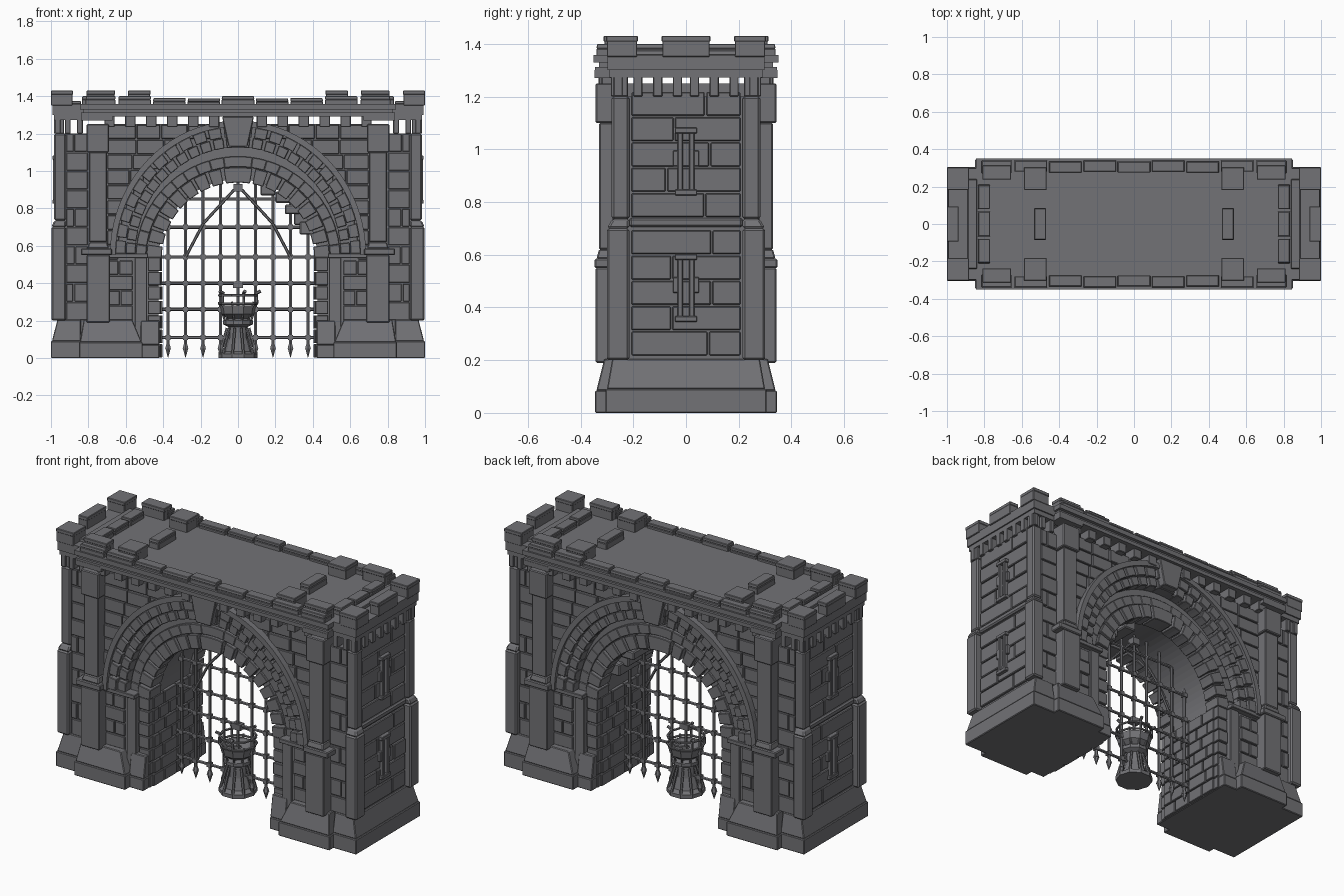
import bpy, bmesh, math, random
from mathutils import Vector

random.seed(4)
if "Cube" in bpy.data.objects:
    bpy.data.objects.remove(bpy.data.objects["Cube"])

stone = bpy.data.materials.new("grey_stone")
stone.use_nodes = True
GREY = (0.17, 0.17, 0.182, 1)
stone.diffuse_color = GREY
stone.node_tree.nodes["Principled BSDF"].inputs["Base Color"].default_value = GREY


def prism(bm, pts, y0, y1):
    """Extrude an (x, z) outline between two depths."""
    f = bm.faces.new([bm.verts.new((x, y0, z)) for x, z in pts])
    ext = bmesh.ops.extrude_face_region(bm, geom=[f])["geom"]
    moved = [g for g in ext if isinstance(g, bmesh.types.BMVert)]
    bmesh.ops.translate(bm, verts=moved, vec=(0, y1 - y0, 0))


def box(bm, x0, x1, y0, y1, z0, z1, dx=0.0, dy=0.0, dx_in=0.0):
    """Box; dx, dx_in and dy draw in the top at outer x, inner x and front."""
    lo = [(x0, y0), (x1, y0), (x1, y1), (x0, y1)]
    hi = [(x0 + dx_in, y0 + dy), (x1 - dx, y0 + dy), (x1 - dx, y1), (x0 + dx_in, y1)]
    a = [bm.verts.new((x, y, z0)) for x, y in lo]
    b = [bm.verts.new((x, y, z1)) for x, y in hi]
    bm.faces.new(a[::-1])
    bm.faces.new(b)
    for i in range(4):
        j = (i + 1) % 4
        bm.faces.new((a[i], a[j], b[j], b[i]))


def rod(bm, p, q, r0, r1=None, sides=6):
    p, q = Vector(p), Vector(q)
    d = q - p
    geo = bmesh.ops.create_cone(bm, cap_ends=True, segments=sides, radius1=r0,
                                radius2=r0 if r1 is None else r1, depth=d.length)
    rot = d.to_track_quat("Z", "Y").to_matrix()
    for v in geo["verts"]:
        v.co = rot @ v.co + (p + q) / 2


def finish(name, bm, mirror="", bevel=0.0):
    # Open the faces lying on a mirror plane so that halves join cleanly
    for k, axis in enumerate("xy"):
        if axis in mirror:
            cut = [f for f in bm.faces if all(abs(v.co[k]) < 1e-5 for v in f.verts)]
            bmesh.ops.delete(bm, geom=cut, context="FACES")
    bmesh.ops.recalc_face_normals(bm, faces=bm.faces)
    me = bpy.data.meshes.new(name)
    bm.to_mesh(me)
    bm.free()
    me.materials.append(stone)
    ob = bpy.data.objects.new(name, me)
    bpy.context.collection.objects.link(ob)
    if mirror:
        m = ob.modifiers.new("mirror", "MIRROR")
        m.use_axis = ("x" in mirror, "y" in mirror, False)
    if bevel:
        b = ob.modifiers.new("bevel", "BEVEL")
        b.width, b.segments, b.limit_method = bevel, 1, "ANGLE"
    return ob


def arc(r, zc, sz, n=20, a0=0.0, a1=math.pi / 2):
    return [(r * math.cos(a0 + (a1 - a0) * i / n),
             zc + r * sz * math.sin(a0 + (a1 - a0) * i / n)) for i in range(n + 1)]


def arch_ring(bm, r0, r1, y0, y1, n, zc, sz, gap=0.008):
    """Quarter ring of wedge stones."""
    for i in range(n):
        a, b = (math.pi / 2 * (i + k) / n for k in (0, 1))
        a, b = a + gap / r1, b - gap / r1 * (i < n - 1)
        jut = random.uniform(0, 0.008) if gap else 0
        prism(bm, arc(r0, zc, sz, 2, a, b) + arc(r1, zc, sz, 2, b, a), y0 - jut, y1)


def courses(place, start, end, z0, z1, rows, length):
    """Staggered brick rows; start may vary with height."""
    h = (z1 - z0) / rows
    for r in range(rows):
        lo = z0 + r * h
        u = start(lo + h / 2) if callable(start) else start
        step = length * (0.55 if r % 2 else 1)
        while u < end - 0.01:
            v = u + step * random.uniform(0.85, 1.15)
            v = end if v > end - 0.04 else v
            place(u + 0.003, v - 0.003, lo + 0.003, lo + h - 0.003, random.uniform(0, 0.009))
            u, step = v, length


# Core walls with the arched passage, and the outer wall skin
bm = bmesh.new()
for r, zc, sz, y0, y1 in ((0.425, 0.53, 1.0, -0.22, 0), (0.55, 0.55, 1.05, -0.265, -0.22)):
    prism(bm, [(r, 0)] + arc(r, zc, sz) + [(0, 1.25), (0.8, 1.25), (0.8, 0)], y0, y1)
box(bm, 0.8, 0.955, -0.265, 0, 0, 1.2)
finish("core_walls", bm, "xy")

# Front masonry
bm = bmesh.new()
def arch_edge(z):
    return max(0.56, 0) if z < 0.55 else math.sqrt(max(0, 0.64 ** 2 - ((z - 0.55) / 1.05) ** 2))
courses(lambda u, v, a, b, j: box(bm, u, v, -0.274 - j, -0.255, a, b), arch_edge, 0.7, 0.2, 1.25, 13, 0.13)
courses(lambda u, v, a, b, j: box(bm, u, v, -0.272 - j, -0.255, a, b), 0.8, 0.92, 0.2, 1.2, 10, 0.13)
finish("front_bricks", bm, "xy", 0.003)

# Passage jamb stones
bm = bmesh.new()
courses(lambda u, v, a, b, j: box(bm, 0.407 - j / 2, 0.44, u, v, a, b), -0.22, 0, 0, 0.54, 7, 0.11)
courses(lambda u, v, a, b, j: box(bm, u, v, -0.25 - j, -0.21, a, b), 0.41, 0.485, 0, 0.54, 7, 0.2)
box(bm, 0.487, 0.55, -0.275, -0.2, 0.1, 0.56)
box(bm, 0.48, 0.69, -0.3, -0.25, 0.535, 0.56)
finish("jamb_stones", bm, "xy", 0.003)

# Arch rings, mouldings and keystone
bm = bmesh.new()
arch_ring(bm, 0.408, 0.49, -0.25, -0.15, 9, 0.53, 1.0)
arch_ring(bm, 0.492, 0.548, -0.242, -0.2, 11, 0.53, 1.0, 0.0)
finish("inner_arch", bm, "xy", 0.003)
bm = bmesh.new()
arch_ring(bm, 0.548, 0.6, -0.285, -0.22, 13, 0.55, 1.05)
arch_ring(bm, 0.602, 0.655, -0.297, -0.25, 12, 0.55, 1.05)
finish("outer_arch", bm, "xy", 0.003)
bm = bmesh.new()
prism(bm, arc(0.655, 0.55, 1.05) + arc(0.685, 0.55, 1.05)[::-1], -0.315, -0.25)
finish("arch_moulding", bm, "xy")
bm = bmesh.new()
prism(bm, [(0, 1.13), (0.05, 1.13), (0.085, 1.29), (0, 1.29)], -0.332, -0.22)
finish("keystone", bm, "xy", 0.004)

# Broken stones inside the vault
bm = bmesh.new()
for x0, x1, z0, z1, y in ((0.33, 0.42, 0.66, 0.73, 0.16), (0.25, 0.4, 0.77, 0.82, 0.14),
                          (0.30, 0.41, 0.71, 0.79, 0.12), (0.12, 0.2, 0.87, 0.94, 0.16),
                          (0.2, 0.32, 0.83, 0.89, 0.1)):
    box(bm, x0, x1, -y, y, z0, z1)
finish("broken_vault_stones", bm, "", 0.006)

# Stepped plinth
bm = bmesh.new()
box(bm, 0.42, 0.52, -0.3, 0, 0, 0.07)
box(bm, 0.42, 0.52, -0.295, 0, 0.07, 0.2, 0, 0.02)
box(bm, 0.51, 0.85, -0.345, 0, 0, 0.085)
box(bm, 0.515, 0.845, -0.34, 0, 0.085, 0.205, 0.02, 0.03, 0.05)
box(bm, 0.84, 1.0, -0.305, 0, 0, 0.09)
box(bm, 0.84, 0.995, -0.3, 0, 0.09, 0.205, 0.03, 0.02)
finish("plinth", bm, "xy", 0.004)

# Pilasters and corner piers
bm = bmesh.new()
box(bm, 0.685, 0.81, -0.343, -0.25, 0.19, 0.55)
box(bm, 0.675, 0.84, -0.347, -0.25, 0.55, 0.585)
box(bm, 0.69, 0.805, -0.34, -0.25, 0.585, 0.62, 0.01, 0.01, 0.01)
box(bm, 0.7, 0.797, -0.33, -0.25, 0.62, 1.1)
box(bm, 0.69, 0.81, -0.343, -0.25, 1.1, 1.25)
finish("pilasters", bm, "xy", 0.005)
bm = bmesh.new()
box(bm, 0.92, 0.998, -0.3, -0.215, 0.2, 0.7)
box(bm, 0.92, 0.998, -0.3, -0.215, 0.7, 0.735, 0.015, 0.02)
box(bm, 0.92, 0.983, -0.282, -0.215, 0.735, 1.2)
box(bm, 0.9, 0.975, -0.215, 0, 0.705, 0.74)
finish("corner_piers", bm, "xy", 0.008)

# Side panels with slit windows
bm = bmesh.new()
for base in (0.215, 0.74):
    courses(lambda u, v, a, b, j: box(bm, 0.94, 0.967 + j / 2, u, v, a, b), -0.21, 0.21, base, base + 0.48, 5, 0.27)
finish("side_stones", bm, "x", 0.004)
bm = bmesh.new()
for base in (0.345, 0.825):
    for s in (-1, 1):
        ya, yb = sorted((s * 0.012, s * 0.032))
        box(bm, 0.95, 0.988, ya, yb, base, base + 0.25)
        ya, yb = sorted((s * 0.03, s * 0.05))
        box(bm, 0.95, 0.984, ya, yb, base + 0.11, base + 0.17)
    for z in (base, base + 0.235):
        box(bm, 0.95, 0.992, -0.042, 0.042, z, z + 0.022)
finish("slit_windows", bm, "x", 0.003)

# Corbels under the cornice
bm = bmesh.new()
for i in range(6):
    x = 0.1 + 0.112 * i
    box(bm, x, x + 0.055, -0.32, -0.24, 1.235, 1.295)
for i in range(4):
    y = -0.275 + 0.075 * i
    box(bm, 0.93, 0.985, y, y + 0.035, 1.2, 1.275)
for x in (0.83, 0.895, 0.95):
    box(bm, x, x + 0.03, -0.285, -0.22, 1.2, 1.275)
finish("corbels", bm, "xy", 0.003)

# Cornice and roof slab
bm = bmesh.new()
box(bm, 0, 0.84, -0.345, 0, 1.29, 1.312)
box(bm, 0, 0.83, -0.33, 0, 1.312, 1.33)
box(bm, 0, 0.845, -0.35, 0, 1.33, 1.358)
box(bm, 0.8, 0.985, -0.29, 0, 1.272, 1.3)
box(bm, 0.8, 0.993, -0.298, 0, 1.3, 1.358)
box(bm, 0.67, 0.84, -0.347, -0.26, 1.27, 1.3)
finish("cornice_and_roof", bm, "xy")

# Battlements: (x0, x1, y0, y1, top)
bm = bmesh.new()
for x0, x1, y0, y1, top in (
        (0, 0.088, -0.335, -0.275, 1.4), (0.096, 0.27, -0.34, -0.28, 1.388),
        (0.28, 0.455, -0.335, -0.275, 1.39), (0.465, 0.64, -0.34, -0.28, 1.4),
        (0.655, 0.815, -0.34, -0.27, 1.4), (0.66, 0.81, -0.31, -0.24, 1.43),
        (0.77, 0.835, -0.21, -0.08, 1.4), (0.77, 0.835, -0.068, 0, 1.395),
        (0.47, 0.588, -0.3, -0.185, 1.43), (0.47, 0.535, -0.085, 0, 1.41),
        (0.885, 1.0, -0.3, -0.185, 1.43), (0.94, 1.0, -0.09, 0, 1.43),
        (0.84, 0.89, -0.24, 0, 1.375)):
    box(bm, x0, x1, y0, y1, 1.35, top - 0.018)
    if top > 1.42:
        box(bm, x0 - 0.003, x1, y0 - 0.003, y1 + 0.003 * (y1 < 0), top - 0.022, top)
    else:
        box(bm, x0, x1, y0, y1, top - 0.018, top, 0.003 * (x1 < 0.9), 0.003)
finish("battlements", bm, "xy", 0.003)

# Portcullis
bm = bmesh.new()
for i in range(-4, 5):
    x = i * 0.0935
    top = 0.55 + math.sqrt(0.42 ** 2 - x * x)
    rod(bm, (x, 0, 0.07), (x, 0, top), 0.009)
    rod(bm, (x, 0, 0.05), (x, 0, 0.075), 0.018, 0.01)
    rod(bm, (x, 0, 0.05), (x, 0, 0.002), 0.016, 0.001)
    for z in (0.11, 0.26, 0.4, 0.54, 0.7):
        box(bm, x - 0.013, x + 0.013, -0.013, 0.013, z - 0.013, z + 0.013)
for z in (0.11, 0.26, 0.4, 0.54, 0.7, 0.85):
    w = 0.415 if z < 0.55 else math.sqrt(0.42 ** 2 - (z - 0.53) ** 2)
    rod(bm, (-w, 0, z), (w, 0, z), 0.009)
for s in (-1, 1):
    rod(bm, (s * 0.02, -0.012, 0.9), (s * 0.185, -0.012, 0.72), 0.008)
    rod(bm, (s * 0.185, -0.012, 0.72), (s * 0.28, -0.012, 0.54), 0.008)
box(bm, -0.028, 0.028, -0.02, 0.02, 0.375, 0.41)
box(bm, -0.025, 0.025, -0.025, 0.025, 0.89, 0.93)
finish("portcullis", bm)

# Brazier: turned pedestal and bowl
bm = bmesh.new()
profile = ((0.0, 0.0), (0.105, 0.0), (0.105, 0.022), (0.075, 0.035), (0.055, 0.1), (0.05, 0.165),
           (0.08, 0.18), (0.08, 0.2), (0.055, 0.21), (0.09, 0.235), (0.1, 0.28),
           (0.09, 0.28), (0.05, 0.225), (0.0, 0.225))
verts = [bm.verts.new((r, 0, z)) for r, z in profile]
edges = [bm.edges.new(p) for p in zip(verts, verts[1:])]
bmesh.ops.spin(bm, geom=verts + edges, cent=(0, 0, 0), axis=(0, 0, 1), angle=math.tau, steps=10)
bmesh.ops.remove_doubles(bm, verts=bm.verts, dist=0.0005)
finish("brazier_bowl", bm)

# Brazier: ribs, prongs and rim hoops
bm = bmesh.new()
def at(k, r, z):
    a = math.tau * k / 10
    return (r * math.cos(a), r * math.sin(a), z)
for k in range(10):
    rod(bm, at(k, 0.098, 0.02), at(k, 0.058, 0.16), 0.008)
    rod(bm, at(k, 0.07, 0.2), at(k, 0.102, 0.3), 0.006)
    if k % 2 == 0:
        rod(bm, at(k, 0.102, 0.29), at(k, 0.1, 0.345), 0.007)
        rod(bm, at(k, 0.095, 0.345), at(k, 0.122, 0.358), 0.009)
    for r, z in ((0.102, 0.29), (0.1, 0.335), (0.066, 0.19)):
        rod(bm, at(k, r, z), at(k + 1, r, z), 0.007)
finish("brazier_cage", bm)
